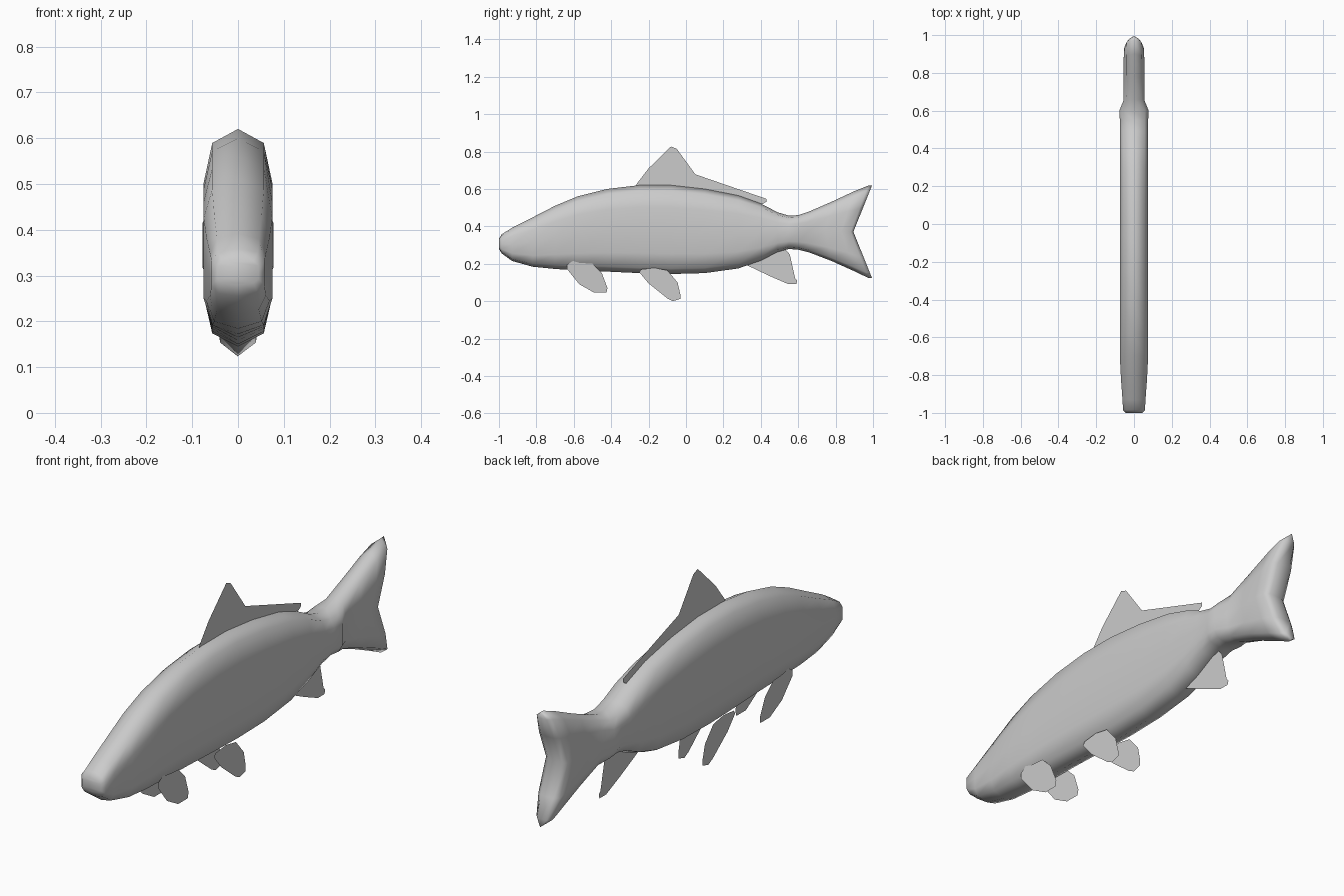
import bpy, bmesh


def finish(bm, name, smooth=True):
    bmesh.ops.recalc_face_normals(bm, faces=bm.faces)
    me = bpy.data.meshes.new(name)
    bm.to_mesh(me)
    bm.free()
    for p in me.polygons:
        p.use_smooth = smooth
    ob = bpy.data.objects.new(name, me)
    bpy.context.collection.objects.link(ob)
    return ob


# Half cross-section: (fraction of half width, fraction of height)
SECTION = [(0, 0), (.75, .06), (1, .23), (1, .5), (1, .75), (.75, .935), (0, 1)]

# Stations along the fish: y, top z, bottom z, half width, depth of the tail notch
STATIONS = [
    (-1.0, .335, .280, .045, 0), (-.985, .358, .255, .058, 0),
    (-.93, .392, .215, .061, 0), (-.82, .448, .184, .069, 0),
    (-.70, .510, .172, .075, 0), (-.58, .560, .165, .075, 0),
    (-.42, .600, .158, .075, 0), (-.25, .620, .150, .075, 0),
    (-.08, .620, .145, .075, 0), (.10, .600, .150, .075, 0),
    (.28, .565, .175, .075, 0), (.40, .522, .217, .075, 0),
    (.49, .475, .263, .075, 0), (.55, .457, .279, .075, 0),
    (.60, .460, .275, .078, 0), (.66, .480, .260, .055, .01),
    (.78, .532, .214, .056, .035), (.90, .588, .160, .055, .07),
    (.975, .618, .124, .052, .095), (.995, .619, .123, .030, .10),
]


# Body and tail lofted through the stations
def build_body():
    bm = bmesh.new()
    n = len(SECTION)
    ring_pts = SECTION + [(-x, v) for x, v in SECTION[-2:0:-1]]
    rings = []
    for y, top, bot, w, notch in STATIONS:
        rings.append([bm.verts.new((x * w, y - notch * (1 - abs(2 * v - 1)),
                                    bot + v * (top - bot))) for x, v in ring_pts])
    m = len(ring_pts)
    for a, b in zip(rings, rings[1:]):
        for i in range(m):
            j = (i + 1) % m
            bm.faces.new((a[i], a[j], b[j], b[i]))
    # End caps as strips from side to side
    for r in (rings[0], rings[-1]):
        for i in range(n - 1):
            quad = [r[i], r[i + 1], r[-i - 1], r[-i % m]]
            bm.faces.new(list(dict.fromkeys(quad)))
    return finish(bm, "body_and_tail")


# Flat sheet fin from a (y, z) outline, x shifting with height
def build_fin(name, outline, x=0.0, lean=0.0, side=1):
    bm = bmesh.new()
    vs = [bm.verts.new((side * (x + lean * z), y, z)) for y, z in outline]
    f = bm.faces.new(vs)
    bmesh.ops.triangulate(bm, faces=[f])
    return finish(bm, name, False)


build_body()

build_fin("dorsal_fin", [
    (-.27, .61), (-.265, .625), (-.20, .71), (-.08, .827), (-.05, .815),
    (.05, .678), (.43, .547), (.43, .532), (.39, .508), (.25, .54), (0, .58)])

build_fin("anal_fin", [
    (.32, .195), (.45, .133), (.545, .092), (.59, .092), (.595, .11),
    (.56, .145), (.555, .25), (.52, .29), (.42, .27)])

# Paired fins on the left and right
PECTORAL = [(-.605, .215), (-.635, .195), (-.635, .17), (-.57, .09), (-.49, .045),
            (-.425, .045), (-.42, .07), (-.45, .15), (-.50, .20), (-.57, .205)]
PELVIC = [(-.24, .17), (-.25, .155), (-.20, .095), (-.10, .015), (-.07, 0),
          (-.03, .012), (-.03, .035), (-.045, .10), (-.10, .165), (-.17, .178)]
for label, side in (("right", 1), ("left", -1)):
    build_fin("pectoral_fin_" + label, PECTORAL, .055, .05, side)
    build_fin("pelvic_fin_" + label, PELVIC, .057, .02, side)
